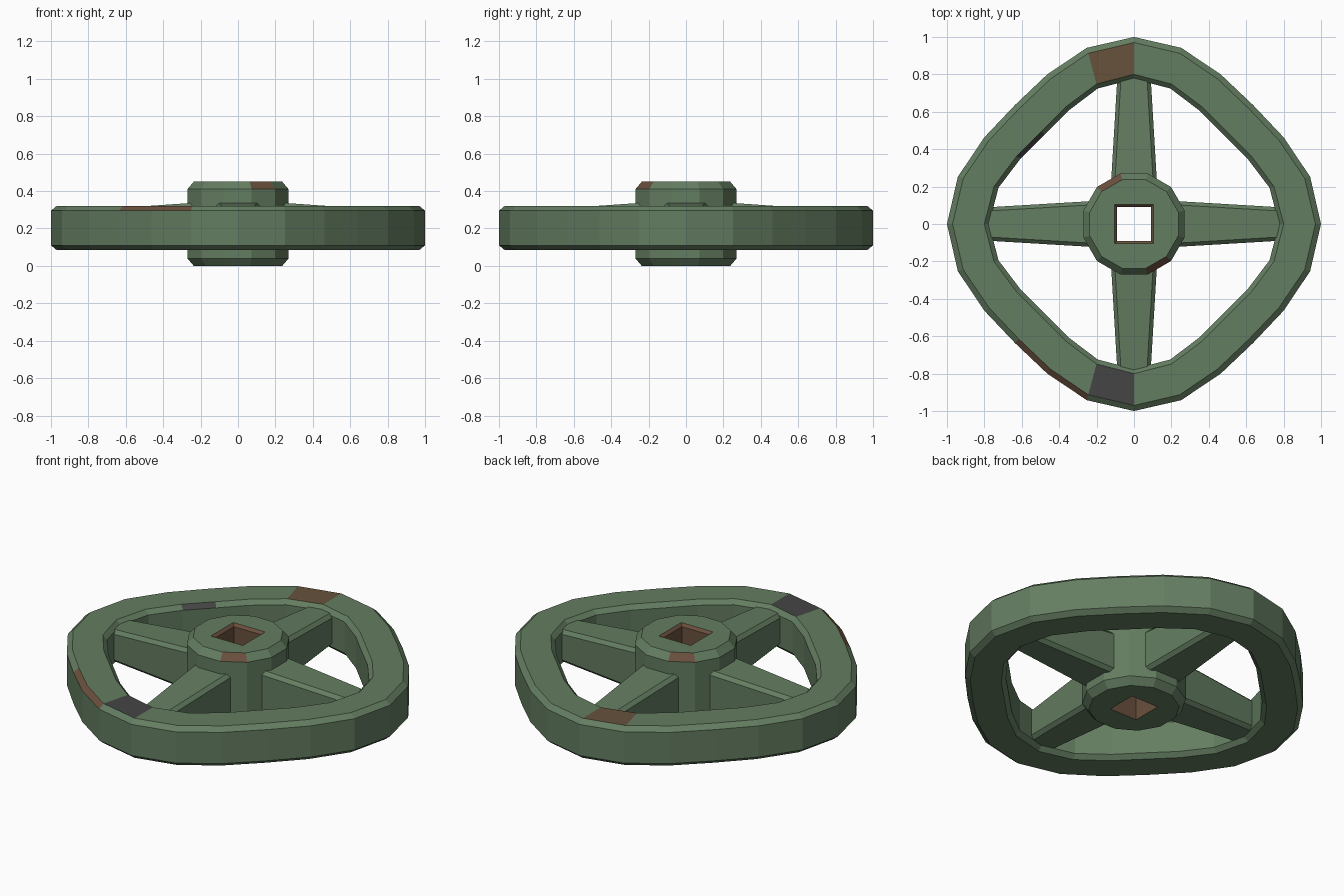
import bpy
import bmesh
from math import cos, sin, radians

cube = bpy.data.objects.get("Cube")
if cube:
    bpy.data.objects.remove(cube, do_unlink=True)


def make_material(name, color):
    mat = bpy.data.materials.new(name)
    mat.use_nodes = True
    mat.diffuse_color = (*color, 1)
    mat.node_tree.nodes["Principled BSDF"].inputs["Base Color"].default_value = (*color, 1)
    return mat


MATERIALS = [
    make_material("green_paint", (0.127, 0.205, 0.119)),
    make_material("bare_brown", (0.135, 0.085, 0.045)),
    make_material("rust_brown", (0.145, 0.08, 0.047)),
    make_material("dark_grey", (0.06, 0.06, 0.062)),
]
GREEN, BROWN, RUST, GREY = range(4)


def finish(bm, name):
    bmesh.ops.recalc_face_normals(bm, faces=bm.faces[:])
    mesh = bpy.data.meshes.new(name)
    bm.to_mesh(mesh)
    bm.free()
    for mat in MATERIALS:
        mesh.materials.append(mat)
    obj = bpy.data.objects.new(name, mesh)
    bpy.context.collection.objects.link(obj)
    return obj


def swept_ring(name, count, start, profile, paint):
    """Sweep a closed profile of (radius function, z) around z; paint(band, degrees) picks the colour."""
    bm = bmesh.new()
    step = 360 / count
    loops = []
    for radius, z in profile:
        loop = []
        for i in range(count):
            a = radians(start + i * step)
            r = radius(a)
            loop.append(bm.verts.new((r * cos(a), r * sin(a), z)))
        loops.append(loop)
    for band in range(len(loops)):
        low, high = loops[band], loops[(band + 1) % len(loops)]
        for i in range(count):
            j = (i + 1) % count
            face = bm.faces.new((low[i], low[j], high[j], high[i]))
            face.material_index = paint(band, (start + (i + 0.5) * step) % 360)
    return finish(bm, name)


# Rim: rounded-diamond ring with chamfered edges
def rim_radius(inset):
    return lambda a: 0.95 + 0.05 * cos(4 * a) - inset


RIM_TOP, RIM_BOTTOM, CHAMFER = 0.32, 0.085, 0.025
rim_profile = [(rim_radius(inset), z) for inset, z in (
    (0.03, RIM_BOTTOM), (0, RIM_BOTTOM + CHAMFER),
    (0, RIM_TOP - CHAMFER), (0.03, RIM_TOP),
    (0.2, RIM_TOP), (0.225, RIM_TOP - CHAMFER),
    (0.225, RIM_BOTTOM + CHAMFER), (0.2, RIM_BOTTOM))]


def paint_rim(band, deg):
    if band == 3 and 90 < deg < 105:        # worn patch on the top
        return BROWN
    if band == 3 and 255 < deg < 270:       # grey patch on the top
        return GREY
    if band == 2 and 225 < deg < 255:       # outer edge wear
        return RUST
    if band == 4 and 135 < deg < 150:       # inner edge wear
        return GREY
    return GREEN


swept_ring("rim", 24, 0, rim_profile, paint_rim)


# Hub: twelve-sided chamfered boss with a square through hole
def circle(r):
    return lambda a: r


def square(half):
    return lambda a: half / max(abs(cos(a)), abs(sin(a)))


hub_profile = [
    (circle(0.245), 0), (circle(0.28), 0.04),
    (circle(0.28), 0.41), (circle(0.245), 0.45),
    (square(0.105), 0.45), (square(0.09), 0.435), (square(0.09), 0)]


def paint_hub(band, deg):
    if band in (4, 5):                      # hole walls
        return RUST
    if band == 2 and (105 < deg < 135 or 285 < deg < 315):
        return RUST
    return GREEN


swept_ring("hub", 12, 15, hub_profile, paint_hub)


# Spokes: tapered bars with chamfered long edges
def spoke(name, degrees):
    bm = bmesh.new()
    ends = []
    for x, half, bottom, top in ((0.2, 0.124, 0.083, 0.34), (0.788, 0.089, 0.112, 0.299)):
        c = 0.02
        side = [(half - c, bottom), (half, bottom + c), (half, top - c), (half - c, top)]
        section = side + [(-y, z) for y, z in reversed(side)]
        ends.append([bm.verts.new((x, y, z)) for y, z in section])
    inner, outer = ends
    bm.faces.new(inner)
    bm.faces.new(outer)
    for i in range(len(inner)):
        j = (i + 1) % len(inner)
        bm.faces.new((inner[i], inner[j], outer[j], outer[i]))
    finish(bm, name).rotation_euler.z = radians(degrees)


for name, degrees in (("left", 0), ("back", 90), ("right", 180), ("front", 270)):
    spoke(name + "_spoke", degrees)
